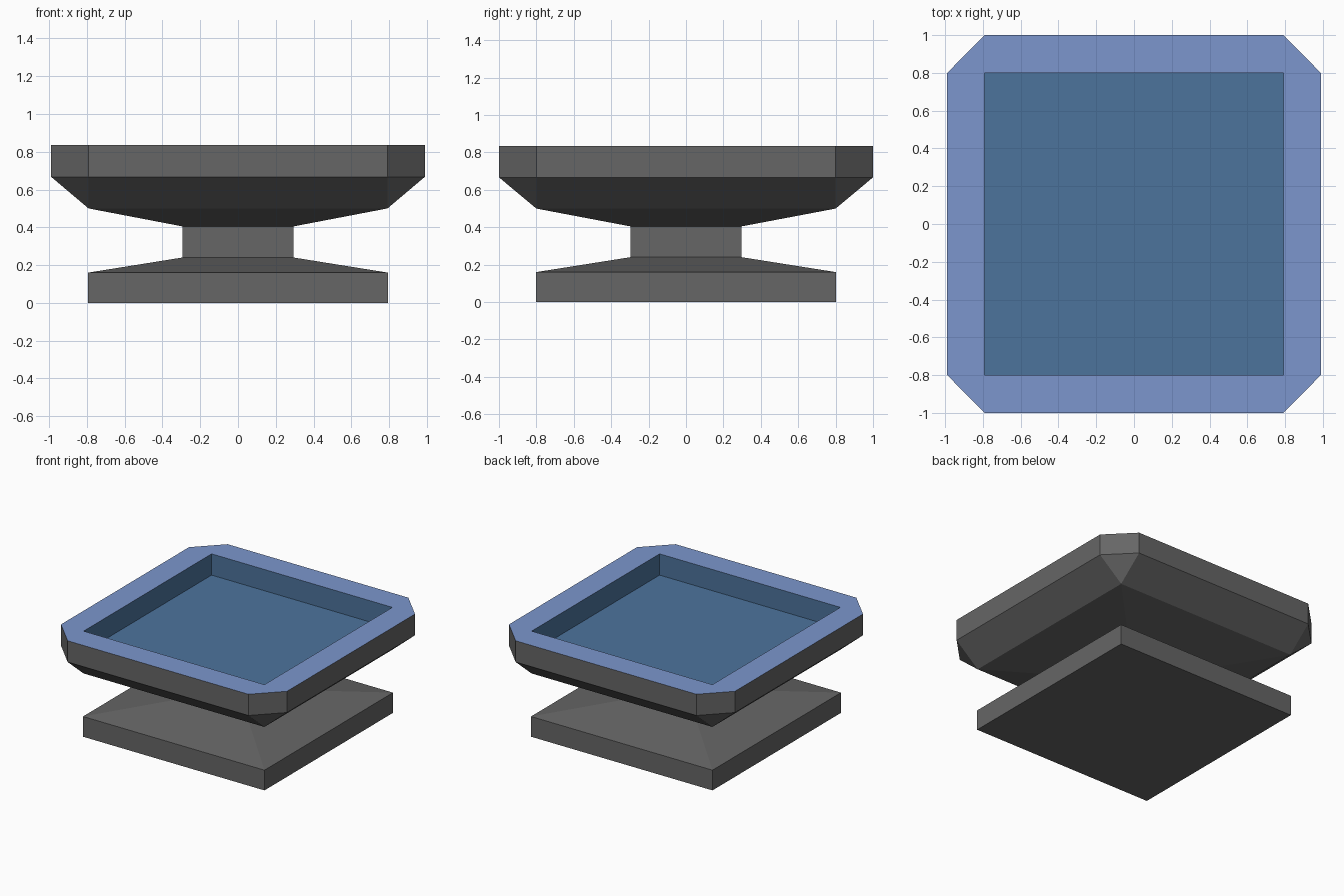
import bpy
import bmesh

if "Cube" in bpy.data.objects:
    bpy.data.objects.remove(bpy.data.objects["Cube"])


def material(name, rgb):
    m = bpy.data.materials.new(name)
    m.diffuse_color = (*rgb, 1.0)
    m.use_nodes = True
    m.node_tree.nodes["Principled BSDF"].inputs["Base Color"].default_value = m.diffuse_color
    return m


stone = material("dark grey stone", (0.133, 0.133, 0.133))
rim_blue = material("light blue rim", (0.20, 0.305, 0.61))
water_blue = material("deep blue basin", (0.073, 0.173, 0.335))

SX = 0.989  # slightly narrower across x


def square(h, z):
    return [(x * h * SX, y * h, z) for x, y in ((1, -1), (1, 1), (-1, 1), (-1, -1))]


def octagon(h, c, z):
    pts = [(c, -h), (h, -c), (h, c), (c, h), (-c, h), (-h, c), (-h, -c), (-c, -h)]
    return [(x * SX, y, z) for x, y in pts]


def doubled_square(h, z):
    # square with doubled corners, so it lofts to an octagon
    return octagon(h, h, z)


def loft(name, rings, mats, band_mats, cap_bottom=False, cap_top=None):
    bm = bmesh.new()
    loops = [[bm.verts.new(p) for p in ring] for ring in rings]
    n = len(rings[0])
    for a, b, mi in zip(loops, loops[1:], band_mats):
        for i in range(n):
            j = (i + 1) % n
            # leave out the zero-width strips at doubled corners
            if (a[i].co - a[j].co).length < 1e-6 and (b[i].co - b[j].co).length < 1e-6:
                continue
            bm.faces.new((a[i], a[j], b[j], b[i])).material_index = mi
    if cap_bottom:
        bm.faces.new(loops[0][::-1])
    if cap_top is not None:
        bm.faces.new(loops[-1]).material_index = cap_top
    bmesh.ops.remove_doubles(bm, verts=bm.verts, dist=1e-5)
    me = bpy.data.meshes.new(name)
    bm.to_mesh(me)
    bm.free()
    for m in mats:
        me.materials.append(m)
    ob = bpy.data.objects.new(name, me)
    bpy.context.collection.objects.link(ob)
    return ob


# Foot slab, sloped top and neck
loft("pedestal",
     [square(0.803, 0.0), square(0.803, 0.16), square(0.298, 0.24), square(0.298, 0.405)],
     [stone], [0, 0, 0], cap_bottom=True)

# Flared bowl with cut corners, flat rim and square recess
loft("basin",
     [doubled_square(0.298, 0.405), doubled_square(0.80, 0.50),
      octagon(1.0, 0.80, 0.667), octagon(1.0, 0.80, 0.835),
      doubled_square(0.80, 0.835), doubled_square(0.80, 0.667)],
     [stone, rim_blue, water_blue], [0, 0, 0, 1, 2], cap_top=2)
